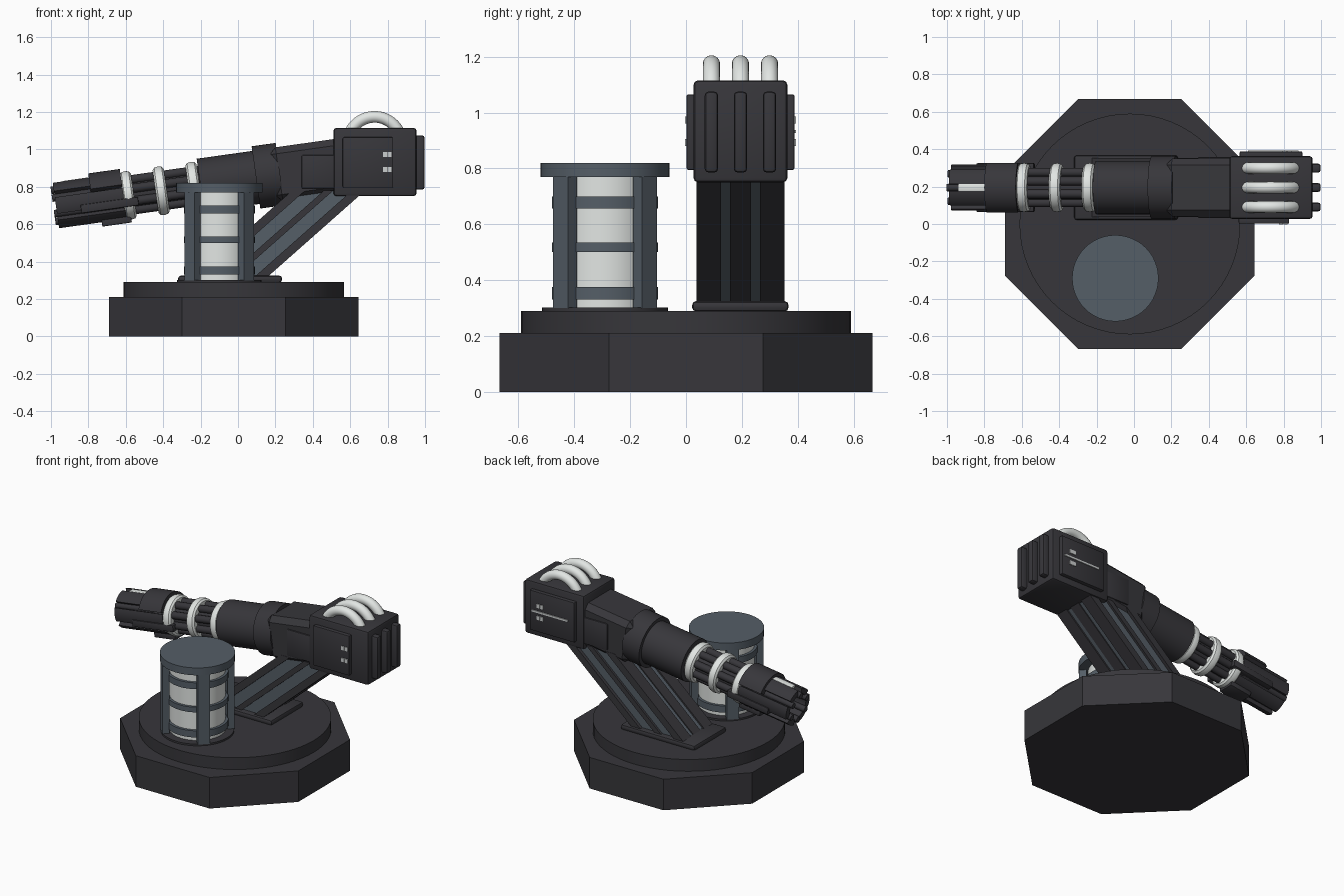
import bpy, bmesh
from math import radians, cos, sin, pi
from mathutils import Matrix, Vector

cube = bpy.data.objects.get("Cube")
if cube:
    bpy.data.objects.remove(cube, do_unlink=True)


def material(name, rgb):
    m = bpy.data.materials.new(name)
    m.use_nodes = True
    m.diffuse_color = (*rgb, 1)
    m.node_tree.nodes["Principled BSDF"].inputs["Base Color"].default_value = (*rgb, 1)
    return m


DARK = material("charcoal", (0.038, 0.037, 0.043))
SLATE = material("slate", (0.09, 0.112, 0.135))
WHITE = material("off_white", (0.76, 0.79, 0.77))
LIGHT = material("pale_grey", (0.6, 0.62, 0.62))
I = Matrix.Identity(4)
parts = []


def finish(name, bm, mat, matrix=I):
    bm.transform(matrix)
    bmesh.ops.recalc_face_normals(bm, faces=bm.faces)
    me = bpy.data.meshes.new(name)
    bm.to_mesh(me)
    bm.free()
    me.materials.append(mat)
    ob = bpy.data.objects.new(name, me)
    bpy.context.collection.objects.link(ob)
    parts.append(ob)
    return ob


def box(name, lo, hi, mat, bevel=0, matrix=I, segments=2):
    lo, hi = Vector(lo), Vector(hi)
    bm = bmesh.new()
    bmesh.ops.create_cube(bm, size=1)
    bm.transform(Matrix.Translation((lo + hi) / 2) @ Matrix.Diagonal((*(hi - lo), 1)))
    if bevel:
        bmesh.ops.bevel(bm, geom=bm.edges[:], offset=bevel, segments=segments,
                        profile=0.5, affect='EDGES')
    finish(name, bm, mat, matrix)


def lathe(name, profile, mat, matrix=I, sides=48, a0=0.0, a1=360.0):
    """Sweep a closed (radius, height) loop around z, fully or over an arc."""
    bm = bmesh.new()
    full = a1 - a0 >= 360
    count = sides if full else sides + 1
    rings = []
    for i in range(count):
        a = radians(a0 + (a1 - a0) * i / sides)
        rings.append([bm.verts.new((r * cos(a), r * sin(a), h)) for r, h in profile])
    n = len(profile)
    for i in range(sides):
        p, q = rings[i], rings[(i + 1) % count]
        for j in range(n):
            k = (j + 1) % n
            bm.faces.new((p[j], q[j], q[k], p[k]))
    if not full:
        bm.faces.new(rings[0])
        bm.faces.new(rings[-1])
    finish(name, bm, mat, matrix)


def tube(name, r0, r1, z0, z1, mat, matrix=I, **kw):
    lathe(name, [(r0, z0), (r1, z0), (r1, z1), (r0, z1)], mat, matrix, **kw)


def disc(name, r, z0, z1, mat, matrix=I, sides=48):
    bm = bmesh.new()
    bmesh.ops.create_cone(bm, cap_ends=True, segments=sides, radius1=r, radius2=r, depth=z1 - z0)
    bm.transform(Matrix.Translation((0, 0, (z0 + z1) / 2)))
    finish(name, bm, mat, matrix)


# Base: octagonal plinth and turntable
centre = Matrix.Translation((-0.022, 0, 0))
disc("plinth", 0.667 / cos(pi / 8), 0, 0.21, DARK,
     centre @ Matrix.Rotation(pi / 8, 4, 'Z'), sides=8)
disc("turntable", 0.59, 0.21, 0.29, DARK, centre, sides=64)

# Canister: white core in a slate cage
can = Matrix.Translation((-0.1, -0.29, 0))
disc("canister_foot", 0.225, 0.285, 0.302, DARK, can)
disc("canister_core", 0.172, 0.3, 0.78, WHITE, can)
disc("canister_cap", 0.231, 0.77, 0.82, SLATE, can)
for z0, z1 in ((0.33, 0.375), (0.5, 0.535), (0.657, 0.70)):
    tube("canister_band", 0.165, 0.19, z0, z1, SLATE, can)
for i in range(4):
    box("canister_post", (0.18, -0.038, 0.3), (0.225, 0.038, 0.775), SLATE,
        matrix=can @ Matrix.Rotation(pi / 4 + i * pi / 2, 4, 'Z'))

# Slanted strut: slate core, dark corner rails and centre ribs
Y = 0.195
box("strut_foot", (-0.32, 0.022, 0.288), (0.235, 0.367, 0.325), DARK, 0.014)
shear = Matrix.Translation((-0.035, Y, 0.32))
shear[0][2] = 1.13
shear[0][3] = -0.035
top = 0.46
box("strut_core", (-0.18, -0.135, 0), (0.18, 0.135, top), SLATE, matrix=shear)
for sx in (-1, 1):
    for sy in (-1, 1):
        xs, ys = sorted((sx * 0.125, sx * 0.195)), sorted((sy * 0.07, sy * 0.157))
        box("strut_rail", (xs[0], ys[0], 0), (xs[1], ys[1], top), DARK, matrix=shear)
box("strut_side_rib", (-0.025, -0.15, 0), (0.025, 0.15, top), DARK, matrix=shear)
box("strut_face_rib", (-0.19, -0.038, 0), (0.19, 0.038, top), DARK, matrix=shear)

# Rear housing with back fins, side plates and indicator lights
box("housing", (0.51, 0.027, 0.75), (0.955, 0.363, 1.115), DARK, 0.016)
for dy in (-0.104, 0, 0.104):
    box("back_fin", (0.93, Y + dy - 0.024, 0.785), (0.998, Y + dy + 0.024, 1.075), DARK, 0.014)
    arch = Matrix.Translation((0.73, Y + dy, 1.03)) @ Matrix.Rotation(pi / 2, 4, 'X')
    lathe("cooling_arch", [(0.144 + 0.031 * cos(a * pi / 8), 0.031 * sin(a * pi / 8))
                           for a in range(16)], WHITE, arch, sides=32, a0=0, a1=180)
box("front_side_plate", (0.56, 0.002, 0.795), (0.83, 0.04, 1.065), DARK, 0.006)
box("back_side_plate", (0.565, 0.35, 0.795), (0.9, 0.388, 1.065), DARK, 0.006)
for z in (0.88, 0.96):
    for x in (0.775, 0.8):
        box("front_light", (x, -0.004, z), (x + 0.022, 0.004, z + 0.026), LIGHT)
        box("back_light", (x + 0.02, 0.386, z), (x + 0.042, 0.394, z + 0.026), LIGHT)
box("back_light_strip", (0.61, 0.386, 0.926), (0.88, 0.394, 0.938), LIGHT)
box("side_bracket", (0.34, 0.032, 0.79), (0.53, 0.358, 0.97), DARK, 0.008)

# Gun frame: local x runs back along the tilted barrel; "roll" maps z onto that axis
gun = Matrix.Translation((0.096, Y, 0.85)) @ Matrix.Rotation(radians(-8), 4, 'Y')
roll = gun @ Matrix(((0, 0, 1, 0), (1, 0, 0, 0), (0, 1, 0, 0), (0, 0, 0, 1)))

box("receiver", (0.09, -0.155, -0.145), (0.48, 0.155, 0.145), DARK, 0.035, gun, 1)
disc("collar", 0.168, 0, 0.13, DARK, roll)
disc("sleeve", 0.143, -0.3, 0.02, DARK, roll)

# Rotary barrel section with white clamp rings
disc("barrel_core", 0.08, -0.8, -0.25, DARK, roll, sides=24)
for i in range(8):
    a = radians(22.5 + 45 * i)
    disc("barrel_rod", 0.024, -0.8, -0.28, DARK,
         roll @ Matrix.Translation((0.088 * cos(a), 0.088 * sin(a), 0)), sides=12)
for s in (-0.69, -0.512, -0.335):
    lathe("clamp_ring", [(0.085, s - 0.03), (0.115, s - 0.03), (0.127, s - 0.02),
                         (0.131, s), (0.127, s + 0.02), (0.115, s + 0.03),
                         (0.085, s + 0.03)], WHITE, roll)

# Muzzle: split jaws, inner rods, top shroud and rails
for i in range(6):
    a = 90 + 60 * i
    tube("muzzle_jaw", 0.085, 0.124, -1.08, -0.715, DARK, roll, sides=8, a0=a + 9, a1=a + 51)
    p = radians(a)
    disc("muzzle_rod", 0.02, -1.095, -0.75, DARK,
         roll @ Matrix.Translation((0.084 * cos(p), 0.084 * sin(p), 0)), sides=12)
disc("muzzle_backing", 0.1, -0.95, -0.7, DARK, roll, sides=24)
tube("top_shroud", 0.1, 0.146, -0.885, -0.715, DARK, roll, sides=16, a0=25, a1=155)
box("top_light_bar", (-1.03, -0.02, 0.1), (-0.87, 0.02, 0.125), WHITE, 0.005, gun)
box("lower_plate", (-0.85, -0.055, -0.146), (-0.69, 0.055, -0.11), DARK, 0.006, gun)
for sy in (-1, 1):
    ys = sorted((sy * 0.09, sy * 0.13))
    box("muzzle_side_rail", (-0.95, ys[0], -0.06), (-0.64, ys[1], -0.015), DARK, 0.005, gun)

# Smooth curved surfaces while keeping hard edges
bpy.ops.object.select_all(action='DESELECT')
for ob in parts:
    ob.select_set(True)
bpy.context.view_layer.objects.active = parts[0]
bpy.ops.object.shade_smooth_by_angle(angle=radians(32))
